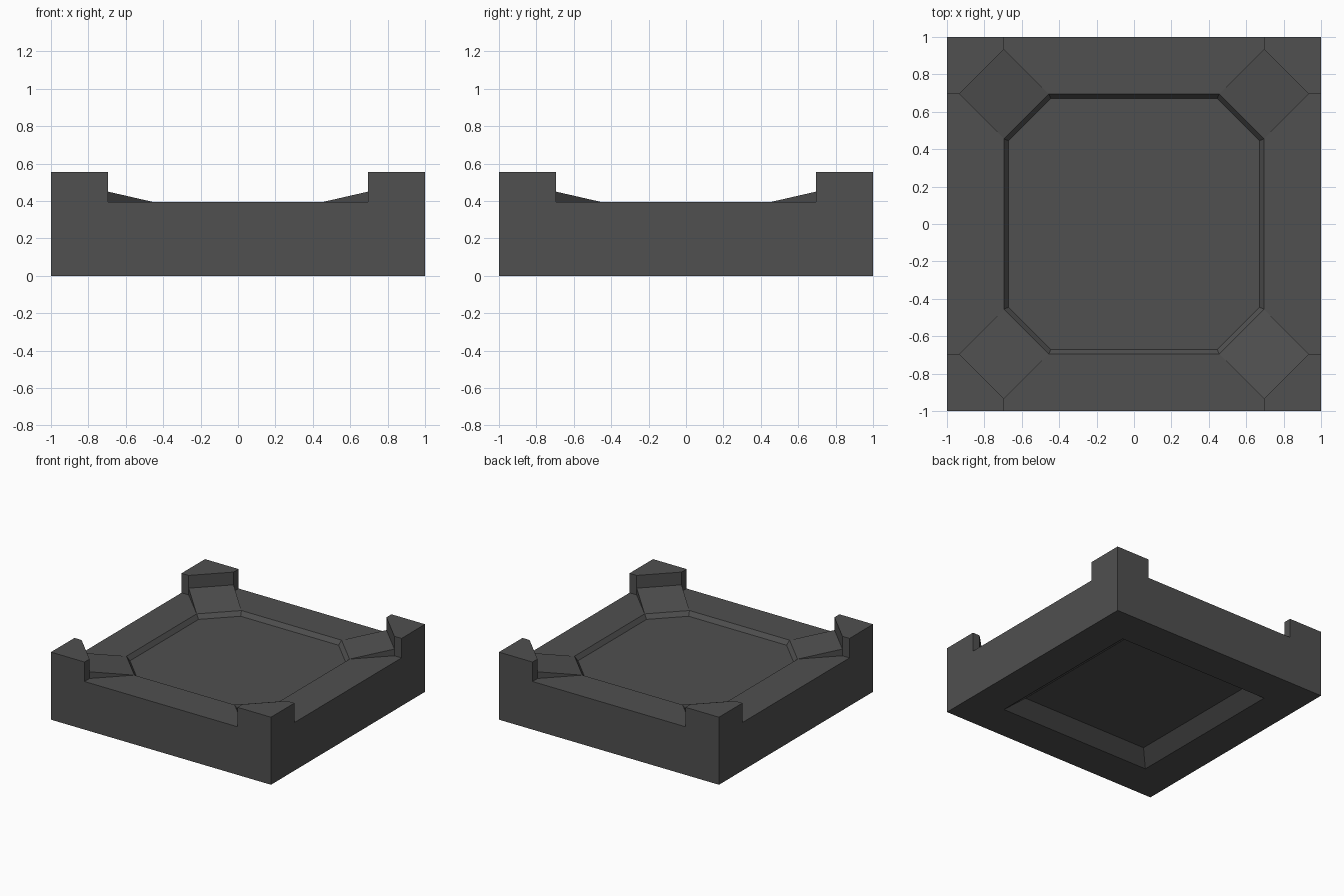
import bpy
import bmesh

if "Cube" in bpy.data.objects:
    bpy.data.objects.remove(bpy.data.objects["Cube"], do_unlink=True)

GREY = (0.08, 0.08, 0.08, 1)
mat = bpy.data.materials.new("dark grey")
mat.use_nodes = True
mat.diffuse_color = GREY
bsdf = mat.node_tree.nodes["Principled BSDF"]
bsdf.inputs["Base Color"].default_value = GREY
bsdf.inputs["Roughness"].default_value = 0.8

DECK, POST_TOP, RAMP_TOP = 0.395, 0.555, 0.45
INNER, CUT = 0.695, 0.24          # inner rim distance and corner cut length
QUADRANTS = [("back_left", 1, 1), ("back_right", -1, 1),
             ("front_right", -1, -1), ("front_left", 1, -1)]


def finish(name, bm):
    bmesh.ops.recalc_face_normals(bm, faces=bm.faces)
    mesh = bpy.data.meshes.new(name)
    bm.to_mesh(mesh)
    bm.free()
    mesh.materials.append(mat)
    obj = bpy.data.objects.new(name, mesh)
    bpy.context.collection.objects.link(obj)
    return obj


def ring(bm, points, z):
    return [bm.verts.new((x, y, z)) for x, y in points]


def square(h):
    return [(h * sx, h * sy) for _, sx, sy in QUADRANTS]


def octagon(h, c):
    pts = []
    for _, sx, sy in QUADRANTS:
        pair = [(sx * h, sy * c), (sx * c, sy * h)]
        pts += pair if sx * sy > 0 else pair[::-1]
    return pts


def bridge(bm, a, b):
    n = len(a)
    for i in range(n):
        j = (i + 1) % n
        bm.faces.new((a[i], a[j], b[j], b[i]))


# Base slab: sloped recess below, outer walls, and an octagonal tray on top
bm = bmesh.new()
under_floor = ring(bm, square(0.58), 0.09)
under_rim = ring(bm, square(INNER), 0)
bottom = ring(bm, square(1), 0)
deck = ring(bm, square(1), DECK)
rim = ring(bm, octagon(INNER, INNER - CUT), DECK)
floor = ring(bm, octagon(0.67, 0.445), 0.36)
bm.faces.new(under_floor)
for a, b in ((under_floor, under_rim), (under_rim, bottom), (bottom, deck), (rim, floor)):
    bridge(bm, a, b)
bm.faces.new(floor)
for i in range(4):
    a, b, c = rim[2 * i], rim[2 * i + 1], rim[(2 * i + 2) % 8]
    bm.faces.new((deck[i], b, a))
    bm.faces.new((deck[i], deck[(i + 1) % 4], c, b))
finish("base_slab", bm)

# Corner posts with a diagonal inner face, and the ramps leading up to them
near, far = INNER - CUT, INNER + CUT
post = [(1, 1), (INNER, 1), (INNER, far), (far, INNER), (1, INNER)]
for name, sx, sy in QUADRANTS:
    bm = bmesh.new()
    outline = [(x * sx, y * sy) for x, y in post]
    low, high = ring(bm, outline, DECK), ring(bm, outline, POST_TOP)
    bridge(bm, low, high)
    bm.faces.new(high)
    bm.faces.new(low)
    finish(name + "_post", bm)

    bm = bmesh.new()
    toe = ring(bm, [(INNER * sx, near * sy), (near * sx, INNER * sy)], DECK)
    head = [(INNER * sx, far * sy), (far * sx, INNER * sy)]
    foot, top = ring(bm, head, DECK), ring(bm, head, RAMP_TOP)
    bm.faces.new(toe + top)
    bm.faces.new(toe + foot)
    bm.faces.new(foot + top[::-1])
    bm.faces.new((toe[1], foot[0], top[0]))
    bm.faces.new((toe[0], foot[1], top[1]))
    finish(name + "_ramp", bm)
